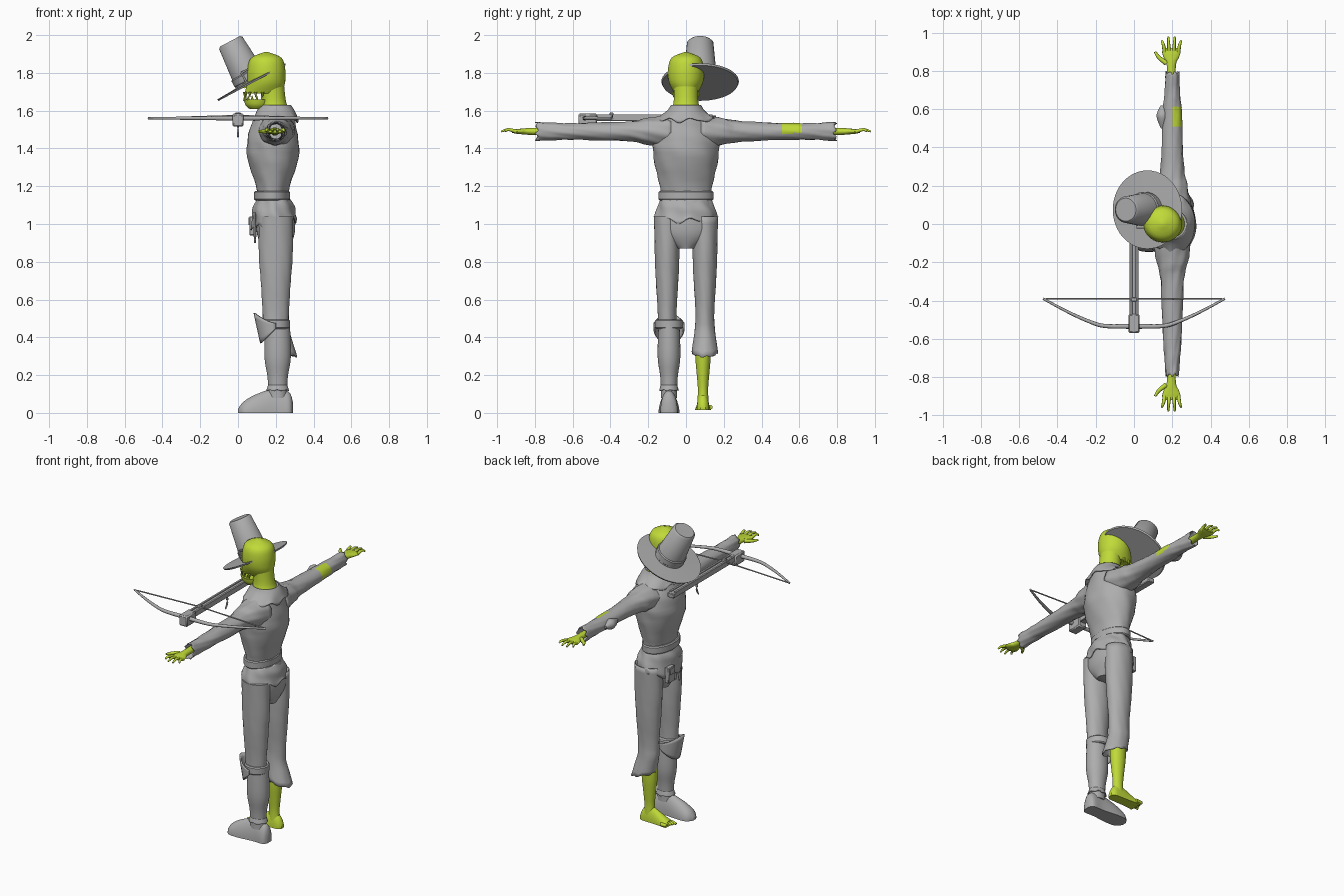
import bpy, bmesh
from math import sin, cos, pi, radians
from mathutils import Vector, Matrix

if "Cube" in bpy.data.objects:
    bpy.data.objects.remove(bpy.data.objects["Cube"])


def material(name, colour):
    mat = bpy.data.materials.new(name)
    mat.use_nodes = True
    mat.diffuse_color = (*colour, 1)
    mat.node_tree.nodes["Principled BSDF"].inputs["Base Color"].default_value = (*colour, 1)
    return mat


CLOTH = material("grey cloth", (.42, .42, .42))
SKIN = material("lime skin", (.53, .7, .04))
BODY = .2        # the upright line of the body in x
HIP = .09        # sideways offset of each leg
SHOULDER = 1.49  # height of the level arms
BOW = 1.56       # height of the crossbow
made = []


def finish(name, bm, mat, thick=0, matrix=Matrix()):
    bmesh.ops.recalc_face_normals(bm, faces=bm.faces)
    mesh = bpy.data.meshes.new(name)
    bm.to_mesh(mesh)
    bm.free()
    mesh.materials.append(mat)
    part = bpy.data.objects.new(name, mesh)
    bpy.context.collection.objects.link(part)
    part.matrix_world = matrix
    if thick:
        part.modifiers.new("thickness", 'SOLIDIFY').thickness = thick
    made.append(part)
    return part


def spline(rows, steps=4):
    """Smooth interpolation through every control row."""
    vectors = [Vector(row) for row in rows]
    result = []
    for i, (start, end) in enumerate(zip(vectors, vectors[1:])):
        before = vectors[max(i - 1, 0)]
        after = vectors[min(i + 2, len(vectors) - 1)]
        pull_start, pull_end = (end - before) / 2, (after - start) / 2
        for j in range(steps):
            u = j / steps
            ease = u * u * (3 - 2 * u)
            result.append(start.lerp(end, ease) + pull_start * u * (1 - u) ** 2
                          - pull_end * u * u * (1 - u))
    return result + [vectors[-1]]


def loft(bm, rings, cap):
    loops = [[bm.verts.new(point) for point in ring] for ring in rings]
    for low, high in zip(loops, loops[1:]):
        for i in range(len(low)):
            bm.faces.new((low[i - 1], low[i], high[i], high[i - 1]))
    if cap:
        bm.faces.new(loops[0])
        bm.faces.new(loops[-1])


def tube(name, axis, rows, mat, at=(0, 0), sides=40, curved=True, cap=True, flat=1, fold=0,
         drift=None, hem=None, floor=None, thick=0, matrix=Matrix()):
    """Rows hold the position on the axis and one or two radii; drift moves the centre."""
    rows = [(*row, row[1] * flat)[:3] for row in rows]
    rows = spline(rows) if curved else rows
    rings = []
    for i, (t, wide, deep) in enumerate(rows):
        ring = []
        for j in range(sides):
            angle = 2 * pi * j / sides
            crease = 1 + fold * sin(5 * angle + 45 * t) * cos(3 * angle - 20 * t)
            u = at[0] + wide * crease * cos(angle) + (drift(t) if drift else 0)
            v = at[1] + deep * crease * sin(angle)
            along = t + (hem(angle) * (i / (len(rows) - 1)) ** 4 if hem else 0)
            point = Vector({'x': (along, u, v), 'y': (u, along, v), 'z': (u, v, along)}[axis])
            if floor is not None:
                point.z = max(point.z, floor)
            ring.append(point)
        rings.append(ring)
    bm = bmesh.new()
    loft(bm, rings, cap)
    return finish(name, bm, mat, thick, matrix)


def band(name, low, high, wide, deep, at=(0, 0), matrix=Matrix()):
    rim = (high - low) / 8
    rows = [(low, wide - rim, deep - rim), (low + rim, wide, deep),
            (high - rim, wide, deep), (high, wide - rim, deep - rim)]
    tube(name, 'z', rows, CLOTH, at, curved=False, matrix=matrix)


def sweep(name, points, radii, mat, sides=10):
    """Round rod through the points, tapering between the two radii."""
    points = spline(points)
    last = len(points) - 1
    rings = []
    for i, point in enumerate(points):
        turn = (points[min(i + 1, last)] - points[max(i - 1, 0)]).to_track_quat('Z', 'Y')
        radius = radii[0] + (radii[1] - radii[0]) * i / last
        rings.append([point + turn @ Vector((radius * cos(2 * pi * j / sides),
                                             radius * sin(2 * pi * j / sides), 0))
                      for j in range(sides)])
    bm = bmesh.new()
    loft(bm, rings, True)
    finish(name, bm, mat)


def box(name, centre, size, matrix=Matrix()):
    bm = bmesh.new()
    shape = Matrix.Translation(centre) @ Matrix.Diagonal((*size, 1))
    bmesh.ops.create_cube(bm, size=1, matrix=shape)
    bmesh.ops.bevel(bm, geom=bm.edges[:], offset=min(size) / 8, segments=1, affect='EDGES')
    finish(name, bm, CLOTH, matrix=matrix)


def ragged(size):
    return lambda angle: size * (sin(7 * angle) + sin(11 * angle + 1) / 2)


# Head, jaw, nose and neck
tube("skull", 'z', [(1.69, .1, .06), (1.75, .1, .09), (1.82, .1), (1.88, .08), (1.91, .01)],
     SKIN, (.15, 0), flat=.95, drift=lambda z: min(0, z - 1.75) / 4)
tube("jaw", 'z', [(1.61, .04), (1.63, .06), (1.66, .07)], SKIN, (.1, 0), flat=.85)
tube("neck", 'z', [(1.55, .1), (1.6, .08), (1.65, .065), (1.75, .065)], SKIN, (BODY, 0),
     drift=lambda z: (1.55 - z) / 9)
sweep("nose", [(.06, 0, 1.78), (.035, 0, 1.75), (.04, 0, 1.72)], (.01, .01), SKIN)
for i in range(9):
    angle = pi * (i + 5) / 8 - pi / 8
    for root, tip, centre, reach in ((1.7, 1.67, .13, .095), (1.65, 1.68, .1, .065)):
        x, y = centre + reach * cos(angle), reach * sin(angle) * .7
        sweep("tooth", [(x, y, root), (x, y, tip)], (.01, .001), SKIN, sides=6)

# Tilted hat with band and buckle
hat = Matrix.Translation((.07, .075, 1.755)) @ Matrix.Rotation(radians(-28), 4, 'Y')
tube("hat", 'z', [(-.01, .2), (0, .205), (.005, .09), (.23, .07), (.24, .06)], CLOTH,
     sides=48, curved=False, matrix=hat)
band("hat_band", .01, .055, .092, .092, matrix=hat)
for side in (-1, 1):
    box("buckle_side", (side * .025, -.09, .035), (.01, .015, .065), hat)
    box("buckle_bar", (0, -.09, .035 + side * .03), (.05, .015, .01), hat)

# Shirt, collar, belt and torn shirt tail
tube("shirt", 'z', [(1.12, .08, .13), (1.2, .09, .14), (1.35, .135, .17), (1.45, .135, .175),
                    (1.55, .11, .14), (1.62, .08)], CLOTH, (.185, 0), sides=48, fold=.025,
     drift=lambda z: max(0, z - 1.5) / 8)
tube("collar", 'z', [(1.63, .08), (1.6, .1), (1.55, .12, .16)], CLOTH, (BODY, 0), sides=64,
     cap=False, hem=ragged(.01), thick=.005)
band("belt", 1.125, 1.175, .095, .145, (.18, 0))
tube("shirt_tail", 'z', [(1.13, .09, .13), (1.08, .11, .155), (1, .12, .165)], CLOTH, (.19, 0),
     sides=64, cap=False, fold=.05, thick=.005,
     hem=lambda angle: ragged(.012)(angle) + cos(angle) / 50)
for i in range(3):
    tube("shirt_rag", 'z', [(.9 + i * .02, .005), (1, .01, .025), (1.06, .01, .03)], CLOTH,
         (.09, i * .04 - .06), sides=12)
box("pouch", (.075, .06, .99), (.03, .065, .1))
box("pouch_flap", (.06, .06, 1.015), (.01, .045, .04))

# Trousers, one leg ending in a flared torn hem
tube("hips", 'z', [(1.13, .08, .125), (1.05, .1, .15), (.95, .1, .155), (.87, .07, .05)], CLOTH,
     (BODY, 0))
thigh = [(1.04, .09, .07), (.85, .09, .065), (.7, .08, .06), (.55, .07, .05)]
tube("trouser_leg_boot_side", 'z', thigh + [(.45, .065, .05)], CLOTH, (BODY, -.1), fold=.015)
tube("trouser_leg_bare_side", 'z', thigh + [(.45, .07, .053), (.32, .08, .07)], CLOTH, (BODY, .1),
     cap=False, fold=.015, thick=.005, drift=lambda z: max(0, .45 - z) / 4,
     hem=lambda angle: ragged(.004)(angle) - cos(angle) / 45)

# Bare lower leg, foot and toes
tube("bare_leg", 'z', [(.42, .05), (.3, .05), (.2, .04), (.12, .033), (.04, .038)], SKIN,
     (BODY, HIP), flat=.82)
tube("bare_foot", 'x', [(.26, .015, .03), (.24, .03, .07), (.2, .033, .1), (.13, .035, .07),
                        (.06, .042, .03)], SKIN, (HIP, .015), floor=.015)
for i in range(5):
    y = .065 + i * .016
    sweep("toe", [(.09, y, .03), (.05, y, .03), (.025 + i * .01, y, .025)], (.012, .007), SKIN)

# Boot, cuff, knee band and knee guard
tube("boot_shaft", 'z', [(.47, .065), (.3, .07), (.2, .055), (.13, .05), (.08, .05)], CLOTH,
     (.21, -HIP), flat=.86)
tube("boot_cuff", 'z', [(.15, .05), (.12, .06)], CLOTH, (.21, -HIP), cap=False, flat=.86,
     hem=ragged(.003), thick=.005)
tube("boot_foot", 'x', [(.29, .02, .06), (.27, .045, .11), (.2, .045, .13), (.1, .055, .1),
                        (.03, .05, .06), (0, .015, .02)], CLOTH, (-HIP, 0), floor=0)
band("knee_band", .445, .495, .075, .073, (BODY, -HIP))
bm = bmesh.new()
columns = []
for i in range(13):
    angle = pi / 2 + pi * i / 12
    front = max(0, -cos(angle))
    low, high = .445 - .075 * front, .475 + .055 * front ** 2
    columns.append([bm.verts.new((BODY + (.075 + front * .035 * u) * cos(angle),
                                  .075 * sin(angle) - HIP, low + (high - low) * u))
                    for u in (j / 6 for j in range(7))])
for left, right in zip(columns, columns[1:]):
    for j in range(6):
        bm.faces.new((left[j], right[j], right[j + 1], left[j + 1]))
finish("knee_guard", bm, CLOTH, .008)

# Sleeves, hands, fingers and thumbs
sleeve_rows = [(.08, .1, .09), (.2, .08, .07), (.3, .06, .053), (.57, .05, .044), (.7, .04, .045),
               (.79, .035, .05)]
hand_rows = [(.7, .022), (.83, .024, .018), (.87, .04, .015), (.9, .048, .012), (.92, .04, .007)]


def along_arm(rows, side):
    return [(side * row[0], *row[1:]) for row in rows]


for side, label in ((-1, "weapon_side"), (1, "free_side")):
    sleeve = tube("sleeve_" + label, 'y', along_arm(sleeve_rows, side), CLOTH, (BODY, SHOULDER),
                  cap=False, fold=.06, hem=ragged(.007), thick=.004)
    tube("hand_" + label, 'y', along_arm(hand_rows, side), SKIN, (.195, SHOULDER))
    for i in range(4):
        base, spread = .16 + i * .024, i - 1.5
        tip = .98 - .01 * spread ** 2
        sweep("finger", [(base, side * .9, SHOULDER), (base + spread * .005, side * .94, 1.5),
                         (base + spread * .01, side * tip, SHOULDER)], (.011, .005), SKIN)
    sweep("thumb", [(.17, side * .84, SHOULDER), (.13, side * .87, SHOULDER),
                    (.11, side * .9, SHOULDER)], (.014, .006), SKIN)

# Torn elbow on the free side, showing skin
sleeve.data.materials.append(SKIN)
for face in sleeve.data.polygons:
    x, y, z = face.center
    if .53 < y < .61 and x > BODY and z > SHOULDER - .015 + sin(y * 99) / 90:
        face.material_index = 1
tube("elbow_rag", 'y', [(.5, .01), (.55, .03), (.58, .03), (.62, .01)], CLOTH, (.15, SHOULDER),
     sides=16)

# Crossbow
box("stock", (0, -.19, BOW), (.046, .7, .03))
for side in (-1, 1):
    box("stock_rail", (side * .016, -.2, BOW + .015), (.014, .68, .012))
box("bow_mount", (0, -.52, BOW - .01), (.06, .1, .07))
box("string_catch", (0, -.395, BOW + .015), (.03, .02, .03))
sweep("trigger", [(0, -.12, BOW), (0, -.11, 1.5), (0, -.13, 1.46)], (.008, .004), CLOTH)
for side in (-1, 1):
    limb = []
    for i in range(9):
        bend = min(1, 1.15 * cos(pi / 2 * i / 8))
        limb.append((side * .475 * i / 8, -.39 - .145 * bend, BOW))
    sweep("bow_limb", limb, (.013, .006), CLOTH)
    sweep("bowstring", [(0, -.39, BOW + .015), (side * .46, -.39, BOW)], (.004, .004), CLOTH, sides=6)

bpy.ops.object.select_all(action='DESELECT')
for part in made:
    part.select_set(True)
bpy.context.view_layer.objects.active = made[0]
bpy.ops.object.shade_smooth_by_angle(angle=radians(40))
